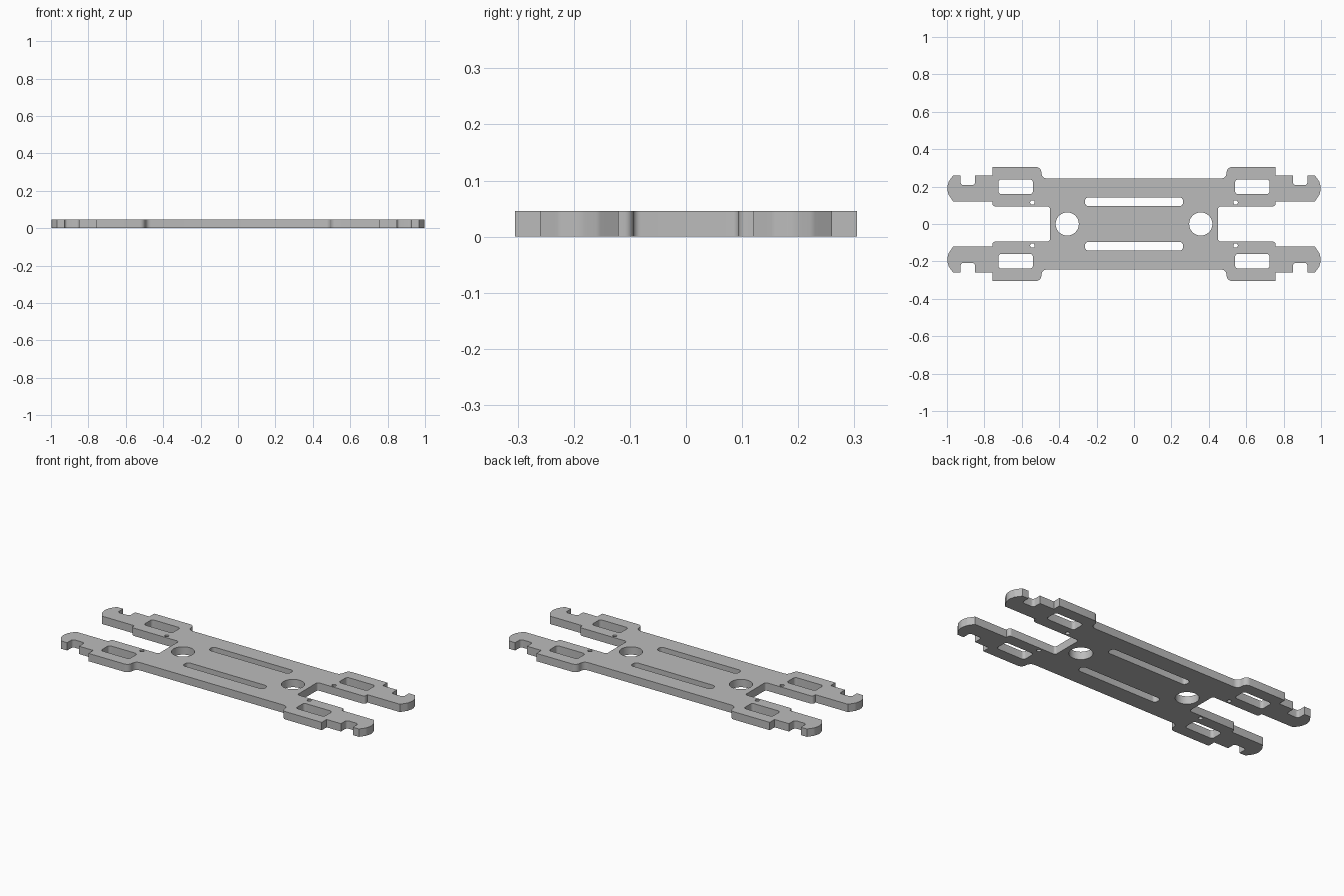
import bpy, bmesh, math
from mathutils import Vector

THICK = 0.046

cube = bpy.data.objects.get("Cube")
if cube:
    bpy.data.objects.remove(cube)


def rounded(corners, steps=6):
    """Round each (x, y, radius) corner of a closed polygon."""
    out = []
    n = len(corners)
    for i, (x, y, r) in enumerate(corners):
        p = Vector((x, y))
        if r == 0:
            out.append(p)
            continue
        a = (Vector(corners[i - 1][:2]) - p).normalized()
        b = (Vector(corners[(i + 1) % n][:2]) - p).normalized()
        half = a.angle(b) / 2
        centre = p + (a + b).normalized() * r / math.sin(half)
        start = p + a * r / math.tan(half) - centre
        end = p + b * r / math.tan(half) - centre
        sweep = start.angle_signed(end)
        for k in range(steps + 1):
            t = -sweep * k / steps
            c, s = math.cos(t), math.sin(t)
            out.append(centre + Vector((start.x * c - start.y * s,
                                        start.x * s + start.y * c)))
    return out


def circle(x, y, r, n):
    return [Vector((x + r * math.cos(math.tau * k / n),
                    y + r * math.sin(math.tau * k / n))) for k in range(n)]


def rectangle(x0, x1, y0, y1, r):
    return rounded([(x0, y0, r), (x1, y0, r), (x1, y1, r), (x0, y1, r)])


# One quarter of the outline, from the long edge round the arm to the end notch
quarter = [
    (0.495, 0.243, 0.03), (0.495, 0.305, 0.03),
    (0.757, 0.305, 0), (0.757, 0.26, 0),
    (0.85, 0.26, 0), (0.85, 0.208, 0.015),
    (0.927, 0.208, 0.015), (0.927, 0.26, 0),
    (0.967, 0.26, 0), (0.991, 0.226, 0.03), (1.0, 0.191, 0.05),
    (0.991, 0.156, 0.03), (0.967, 0.12, 0),
    (0.757, 0.12, 0), (0.757, 0.094, 0.015),
    (0.45, 0.094, 0.013),
]
end = quarter + [(x, -y, r) for x, y, r in reversed(quarter)]
outline = end + [(-x, -y, r) for x, y, r in end]
loops = [rounded(outline)]

# Openings
for sx in (-1, 1):
    loops.append(circle(sx * 0.357, 0, 0.062, 40))
    for sy in (-1, 1):
        loops.append(circle(sx * 0.543, sy * 0.115, 0.012, 16))
        xs = sorted((sx * 0.54, sx * 0.725))
        ys = sorted((sy * 0.16, sy * 0.238))
        loops.append(rectangle(*xs, *ys, 0.016))
for sy in (-1, 1):
    ys = sorted((sy * 0.095, sy * 0.143))
    loops.append(rectangle(-0.262, 0.262, *ys, 0.02))

# Filled profile extruded to plate thickness
curve = bpy.data.curves.new("plate_profile", "CURVE")
curve.dimensions = "2D"
curve.fill_mode = "BOTH"
curve.extrude = THICK / 2
for loop in loops:
    spline = curve.splines.new("POLY")
    spline.points.add(len(loop) - 1)
    for point, co in zip(spline.points, loop):
        point.co = (co.x, co.y, 0, 1)
    spline.use_cyclic_u = True

plate = bpy.data.objects.new("chassis_plate", curve)
bpy.context.collection.objects.link(plate)
bpy.ops.object.select_all(action="DESELECT")
plate.select_set(True)
bpy.context.view_layer.objects.active = plate
bpy.ops.object.convert(target="MESH")
plate = bpy.context.object
plate.name = "chassis_plate"

# Weld caps to walls and stand the plate on the ground
bm = bmesh.new()
bm.from_mesh(plate.data)
bmesh.ops.remove_doubles(bm, verts=bm.verts, dist=0.0002)
bmesh.ops.recalc_face_normals(bm, faces=bm.faces)
bmesh.ops.translate(bm, verts=bm.verts, vec=(0, 0, THICK / 2))
bm.to_mesh(plate.data)
bm.free()

# Plain grey
grey = bpy.data.materials.new("grey")
grey.use_nodes = True
colour = (0.5, 0.5, 0.5, 1)
grey.diffuse_color = colour
grey.node_tree.nodes["Principled BSDF"].inputs["Base Color"].default_value = colour
plate.data.materials.clear()
plate.data.materials.append(grey)
bpy.ops.object.shade_smooth_by_angle(angle=math.radians(30))
